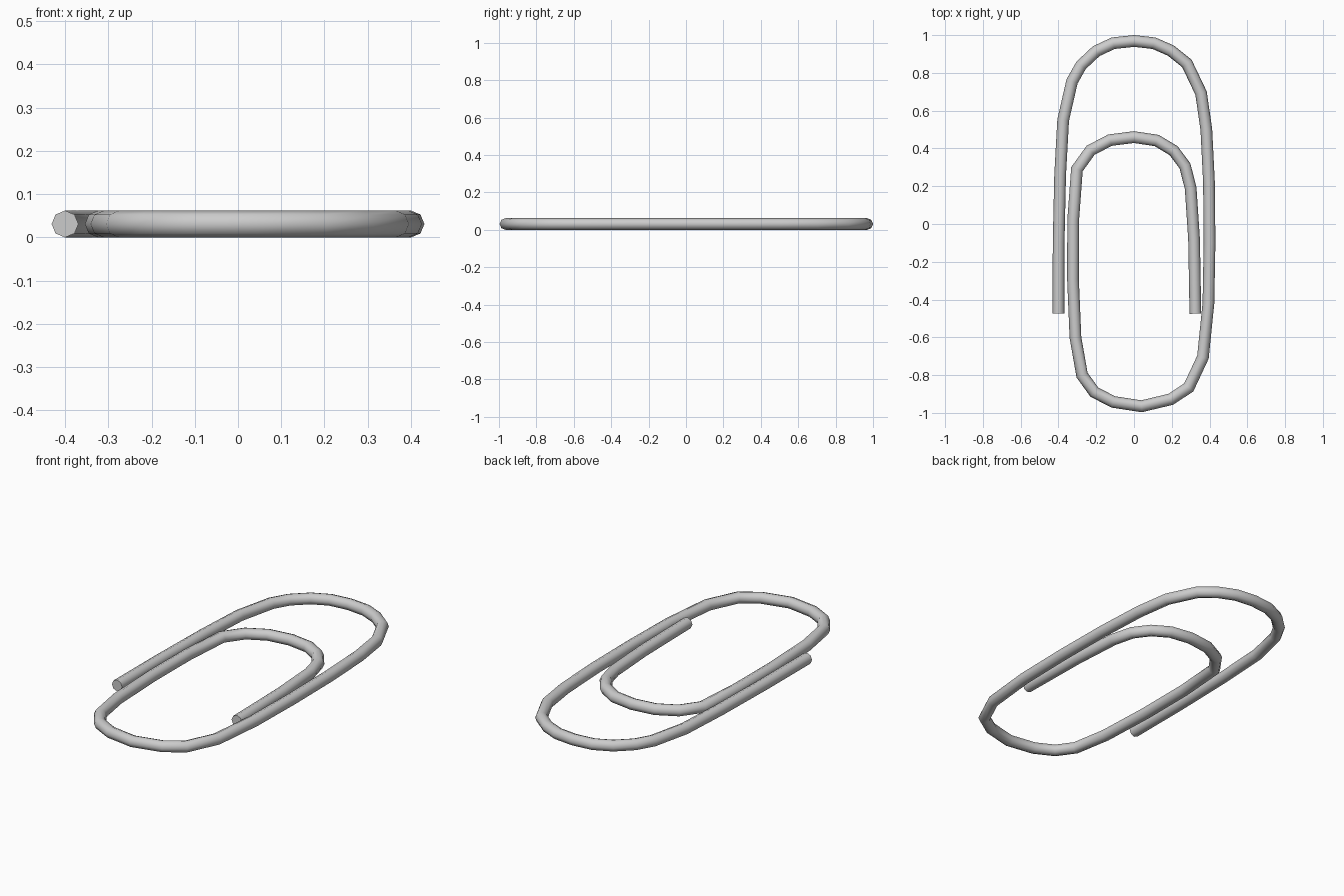
import bpy, bmesh, math
from mathutils import Vector

if "Cube" in bpy.data.objects:
    bpy.data.objects.remove(bpy.data.objects["Cube"])

R, SIDES = 0.031, 8

# Centre line of the bent wire, from outer end to inner end
path = [
    (-0.40, -0.475), (-0.399, -0.10), (-0.391, 0.26), (-0.375, 0.55),
    # outer top bend
    (-0.328, 0.755), (-0.28, 0.84), (-0.20, 0.915), (-0.11, 0.957), (0, 0.969),
    (0.106, 0.957), (0.195, 0.918), (0.28, 0.85), (0.355, 0.693), (0.383, 0.50),
    # long right side
    (0.397, 0.22), (0.40, -0.10), (0.394, -0.42), (0.365, -0.705),
    # bottom bend
    (0.29, -0.865), (0.195, -0.928), (0.04, -0.965), (-0.11, -0.942),
    (-0.21, -0.89), (-0.275, -0.80), (-0.31, -0.60),
    # inner left side
    (-0.323, -0.29), (-0.322, 0.02), (-0.302, 0.29),
    # inner top bend
    (-0.23, 0.39), (-0.127, 0.444), (0, 0.46), (0.12, 0.442), (0.21, 0.388),
    (0.27, 0.307), (0.30, 0.19), (0.318, -0.08), (0.325, -0.475),
]
pts = [Vector((x, y, R)) for x, y in path]

# Sweep an eight-sided section along the path with mitred corners
bm = bmesh.new()
rings = []
for i, p in enumerate(pts):
    a = (p - pts[i - 1]).normalized() if i else Vector((0, 1, 0))
    b = (pts[i + 1] - p).normalized() if i < len(pts) - 1 else Vector((0, -1, 0))
    t = (a + b).normalized()
    side = Vector((t.y, -t.x, 0)) / t.dot(a)
    ring = []
    for k in range(SIDES):
        ang = 2 * math.pi * k / SIDES
        ring.append(bm.verts.new(p + side * R * math.cos(ang)
                                 + Vector((0, 0, R * math.sin(ang)))))
    rings.append(ring)
for r0, r1 in zip(rings, rings[1:]):
    for k in range(SIDES):
        n = (k + 1) % SIDES
        bm.faces.new((r0[k], r0[n], r1[n], r1[k]))
bm.faces.new(rings[0])
bm.faces.new(rings[-1])
bmesh.ops.recalc_face_normals(bm, faces=bm.faces)

mesh = bpy.data.meshes.new("paperclip_wire")
bm.to_mesh(mesh)
bm.free()
wire = bpy.data.objects.new("paperclip_wire", mesh)
bpy.context.collection.objects.link(wire)

# Smooth wire with crisp cut ends
bpy.context.view_layer.objects.active = wire
wire.select_set(True)
bpy.ops.object.shade_smooth_by_angle(angle=math.radians(50))
